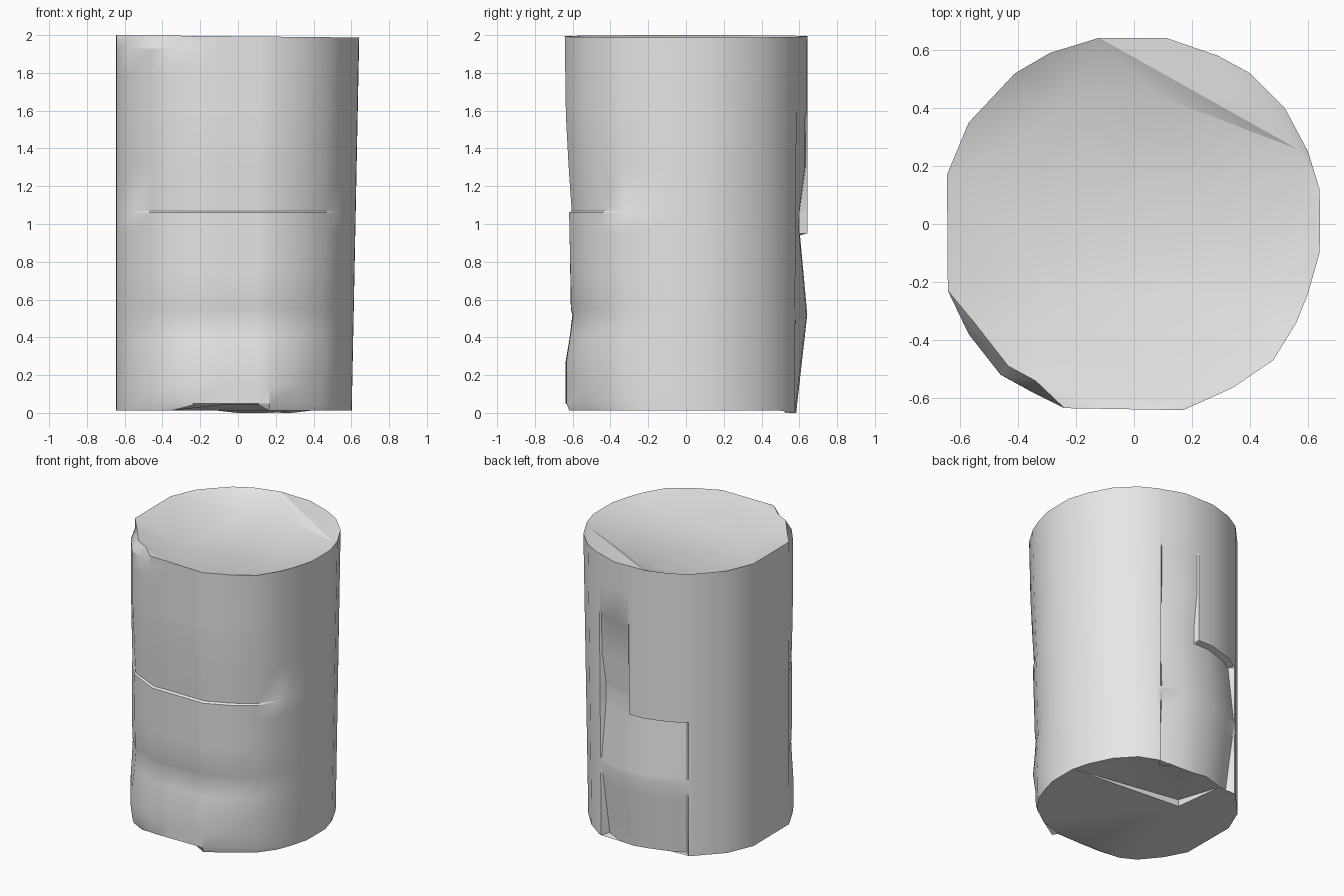
import bpy, bmesh, math
from mathutils import Vector
from mathutils.geometry import intersect_line_line_2d

if "Cube" in bpy.data.objects:
    bpy.data.objects.remove(bpy.data.objects["Cube"])

# One plain grey
grey = bpy.data.materials.new("plain_grey")
grey.use_nodes = True
grey.diffuse_color = (0.8, 0.8, 0.8, 1)
grey.node_tree.nodes["Principled BSDF"].inputs["Base Color"].default_value = (0.8, 0.8, 0.8, 1)

# Irregular plan outline, counter-clockwise from +x
OUTLINE = [Vector(p) for p in (
    (.642, 0), (.64, .12), (.6, .25), (.52, .4), (.4, .52), (.29, .58), (.11, .642),
    (-.12, .642), (-.29, .59), (-.41, .52), (-.57, .35), (-.645, .17), (-.642, -.23),
    (-.57, -.38), (-.46, -.52), (-.36, -.575), (-.24, -.635), (.17, -.642),
    (.34, -.565), (.48, -.47), (.56, -.34), (.6, -.24), (.64, -.1))]
FRONT = ((0, -.02), (.05, 0), (.27, 0), (.5, -.04), (.54, -.04), (.55, -.03),
         (1.06, -.02), (1.07, -.035), (1.5, -.005), (2, 0))
BACK = ((0, -.06), (.52, 0), (.95, -.04), (1.07, -.04), (1.08, -.01), (2, -.01))
LEVELS = (.012, .05, .14, .27, .4, .52, .55, .75, .94, .95, 1.06, 1.07,
          1.3, 1.57, 1.59, 1.8, 1.93, 2)


def angle(p):
    return math.degrees(math.atan2(p.y, p.x)) % 360


def lerp(table, z):
    for (z0, v0), (z1, v1) in zip(table, table[1:]):
        if z <= z1:
            return v0 + (v1 - v0) * max(0, z - z0) / (z1 - z0)
    return table[-1][1]


def on_outline(a):
    ray = Vector((math.cos(math.radians(a)), math.sin(math.radians(a)))) * 2
    for p, q in zip(OUTLINE, OUTLINE[1:] + OUTLINE[:1]):
        hit = intersect_line_line_2d(Vector((0, 0)), ray, p, q)
        if hit:
            return hit
    return ray * .32


# Extra angles make crisp edges for the back plates
ANGLES = sorted([angle(p) for p in OUTLINE] + [65.6, 66.4, 89.6, 90.4, 125.6, 126.4, 262, 280])


def shift(a, z):
    """Dents and raised plates as a change of radius."""
    d = 0
    if 200 < a < 340:                                   # wavy front
        d += lerp(FRONT, z) * max(0, math.cos(math.radians((a - 270) * 1.25)))
    if 66 < a < 126:                                    # back panel and plates
        plate = z >= .95 if a > 90 else z >= 1.59
        if not plate:
            d += lerp(BACK, z)
    d -= max(0, math.cos(math.radians(a))) * .02 * (2 - z)   # lean of the +x side
    if 210 < a < 240 and z == 2:                        # shaved top corner
        d -= .04
    if 295 < a < 325 and z < .27:                       # low corner notch
        d -= .015
    return d


bm = bmesh.new()
rings = []
for z in LEVELS:
    ring = []
    for a in ANGLES:
        p = on_outline(a)
        p = p * (1 + shift(a, z) / p.length)
        h = z
        if z == 2:
            h -= .01 * (p.x + .64)
        elif z == LEVELS[0]:
            h += .03 if 240 < a < 282 else -.012 if 60 < a < 100 else 0
        ring.append(bm.verts.new((p.x, p.y, h)))
    rings.append(ring)

# Side wall
n = len(ANGLES)
for low, high in zip(rings, rings[1:]):
    for i in range(n):
        j = (i + 1) % n
        bm.faces.new((low[i], low[j], high[j], high[i]))


def rim(ring, a0, a1):
    """Rim vertices nearest the two angles and all between them."""
    def near(a):
        return min(range(n), key=lambda i: abs((ANGLES[i] - a + 180) % 360 - 180))
    i, j = near(a0), near(a1)
    return [ring[(i + k) % n] for k in range((j - i) % n + 1)]


# Sunken lid with sloping borders
top = rings[-1]
A, B, C, D, E = [bm.verts.new(p) for p in (
    (-.26, .39, 1.9), (.06, .45, 1.93), (.56, .26, 1.965), (.45, -.255, 1.94), (-.26, -.255, 1.91))]
back_rim = rim(top, 22.6, 100)
for face in (rim(top, 126, 200) + [E, A], rim(top, 200, 338) + [D, E],
             rim(top, 338, 22.6) + [C, D], back_rim + [C],
             [back_rim[-1], B, C], rim(top, 100, 126) + [A, B], [A, E, D, C, B]):
    bm.faces.new(face)

# Underside with a step
base = rings[0]
inner = bm.verts.new((-.22, .18, .06))
outer = bm.verts.new((-.22, .18, .012))
step = rim(base, 10, 113)
bm.faces.new(step + [inner])
bm.faces.new(rim(base, 113, 10) + [outer])
bm.faces.new((step[0], inner, outer))
bm.faces.new((step[-1], inner, outer))

bmesh.ops.triangulate(bm, faces=[f for f in bm.faces if len(f.verts) > 4])
bmesh.ops.recalc_face_normals(bm, faces=bm.faces)
mesh = bpy.data.meshes.new("drum_body")
bm.to_mesh(mesh)
bm.free()
mesh.materials.append(grey)
body = bpy.data.objects.new("drum_body", mesh)
bpy.context.collection.objects.link(body)
bpy.ops.object.select_all(action="DESELECT")
body.select_set(True)
bpy.context.view_layer.objects.active = body
bpy.ops.object.shade_smooth_by_angle(angle=math.radians(30))
